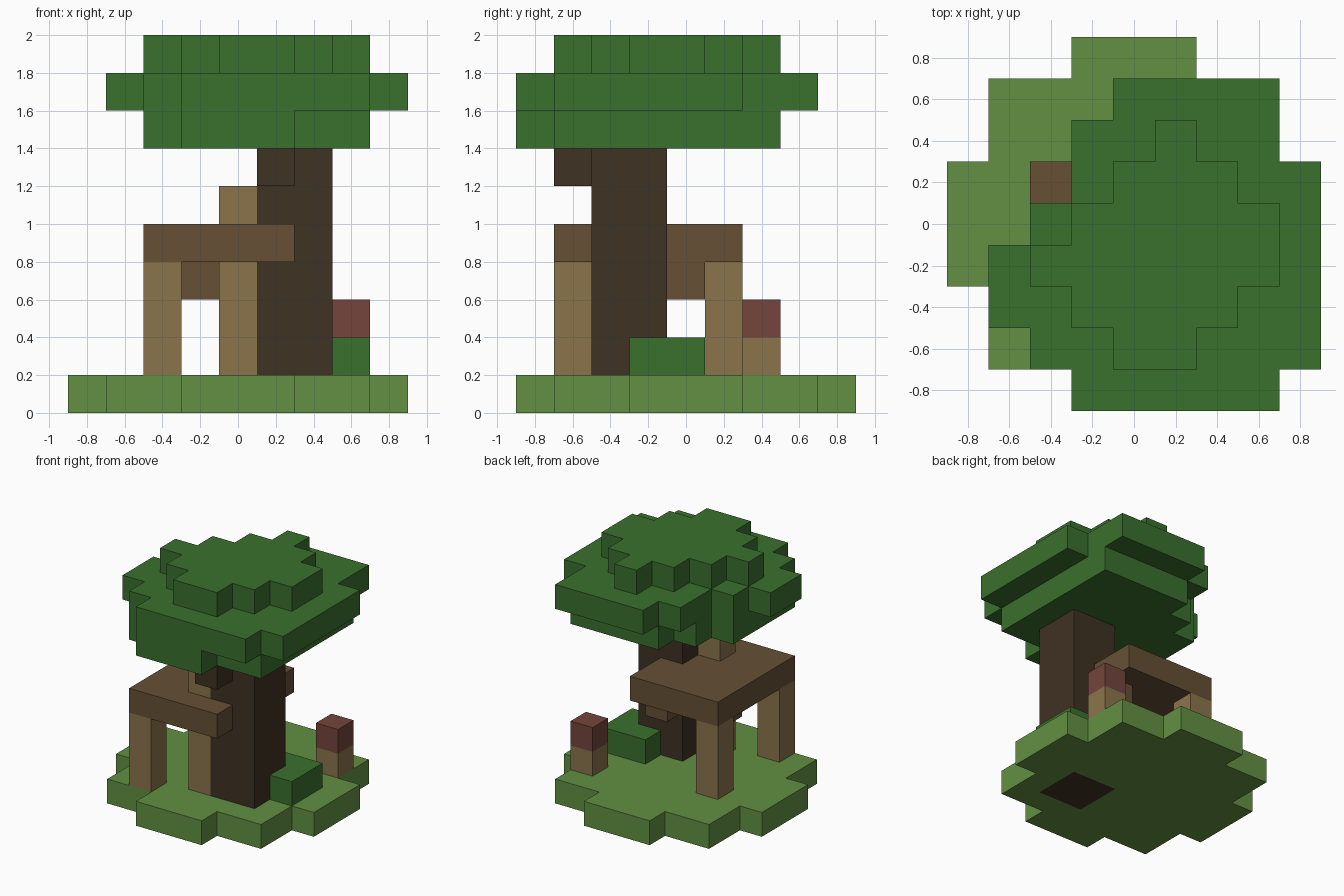
import bpy
import bmesh

CELL = 0.2

cube = bpy.data.objects.get("Cube")
if cube:
    bpy.data.objects.remove(cube, do_unlink=True)


def linear(value):
    c = value / 255
    return c / 12.92 if c <= 0.04045 else ((c + 0.055) / 1.055) ** 2.4


def make_material(name, r, g, b):
    colour = (linear(r), linear(g), linear(b), 1)
    mat = bpy.data.materials.new(name)
    mat.use_nodes = True
    mat.diffuse_color = colour
    node = mat.node_tree.nodes["Principled BSDF"]
    node.inputs["Base Color"].default_value = colour
    node.inputs["Roughness"].default_value = 0.9
    return mat


leaf = make_material("leaf green", 58, 112, 45)
grass = make_material("grass green", 98, 144, 66)
bark = make_material("dark bark", 63, 50, 34)
plank = make_material("plank brown", 102, 80, 53)
timber = make_material("light timber", 139, 116, 75)
red = make_material("muted red", 116, 69, 60)


def slab(name, mat, rows, bottom, top, hole=()):
    """Extrude a plan of square cells; rows maps a cell row to its (first, last) column."""
    bm = bmesh.new()
    for row, (first, last) in rows.items():
        for col in range(first, last + 1):
            if (col, row) in hole:
                continue
            corners = [(-1, -1), (1, -1), (1, 1), (-1, 1)]
            bm.faces.new([bm.verts.new(((col + dx / 2) * CELL, (row + dy / 2) * CELL,
                                        bottom * CELL)) for dx, dy in corners])
    bmesh.ops.remove_doubles(bm, verts=bm.verts[:], dist=0.001)
    raised = bmesh.ops.extrude_face_region(bm, geom=bm.faces[:], use_keep_orig=True)
    verts = [v for v in raised["geom"] if isinstance(v, bmesh.types.BMVert)]
    bmesh.ops.translate(bm, verts=verts, vec=(0, 0, (top - bottom) * CELL))
    bmesh.ops.recalc_face_normals(bm, faces=bm.faces[:])
    mesh = bpy.data.meshes.new(name)
    bm.to_mesh(mesh)
    bm.free()
    mesh.materials.append(mat)
    obj = bpy.data.objects.new(name, mesh)
    bpy.context.collection.objects.link(obj)
    return obj


def block(name, mat, cols, rows, bottom, top):
    """Box covering an inclusive range of columns and rows."""
    return slab(name, mat, {r: cols for r in range(rows[0], rows[1] + 1)}, bottom, top)


# Rounded grass island, open where the trunk passes through
half_widths = [4, 4, 3, 3, 1]
island = {r: (-half_widths[abs(r)], half_widths[abs(r)]) for r in range(-4, 5)}
slab("ground", grass, island, 0, 1, hole={(1, -2), (2, -2), (1, -1), (2, -1)})

# Tree trunk and its short branch
block("trunk", bark, (1, 2), (-2, -1), 0, 7)
block("branch", bark, (1, 1), (-3, -3), 6, 7)

# Three stepped layers of leaves
slab("canopy_lower", leaf, {2: (0, 3), 1: (-1, 3), 0: (-2, 3), -1: (-2, 3),
                            -2: (-2, 3), -3: (-2, 3), -4: (-1, 1)}, 7, 8)
slab("canopy_middle", leaf, {3: (0, 3), 2: (-1, 3), 1: (-1, 4), 0: (-2, 4),
                             -1: (-3, 4), -2: (-3, 4), -3: (-2, 4), -4: (-1, 3)}, 8, 9)
slab("canopy_upper", leaf, {2: (1, 1), 1: (0, 2), 0: (-1, 3), -1: (-2, 3),
                            -2: (-1, 2), -3: (0, 1)}, 9, 10)

# Platform around the trunk, with brackets below it
block("platform", plank, (-2, 1), (-3, 1), 4, 5)
block("back_bracket", plank, (1, 1), (0, 0), 3, 4)
block("side_bracket", plank, (-1, 0), (-1, -1), 3, 4)

# Timber supports; the inner one rises through the platform
block("front_post", timber, (-2, -2), (-3, -3), 1, 4)
block("back_post", timber, (-2, -2), (1, 1), 1, 4)
block("inner_post", timber, (0, 0), (-2, -2), 1, 6)

# Bush wrapped round the trunk corner
slab("bush", leaf, {-1: (3, 3), 0: (2, 3)}, 1, 2)

# Small post with a red cap
block("marker_post", timber, (3, 3), (2, 2), 1, 2)
block("marker_cap", red, (3, 3), (2, 2), 2, 3)
